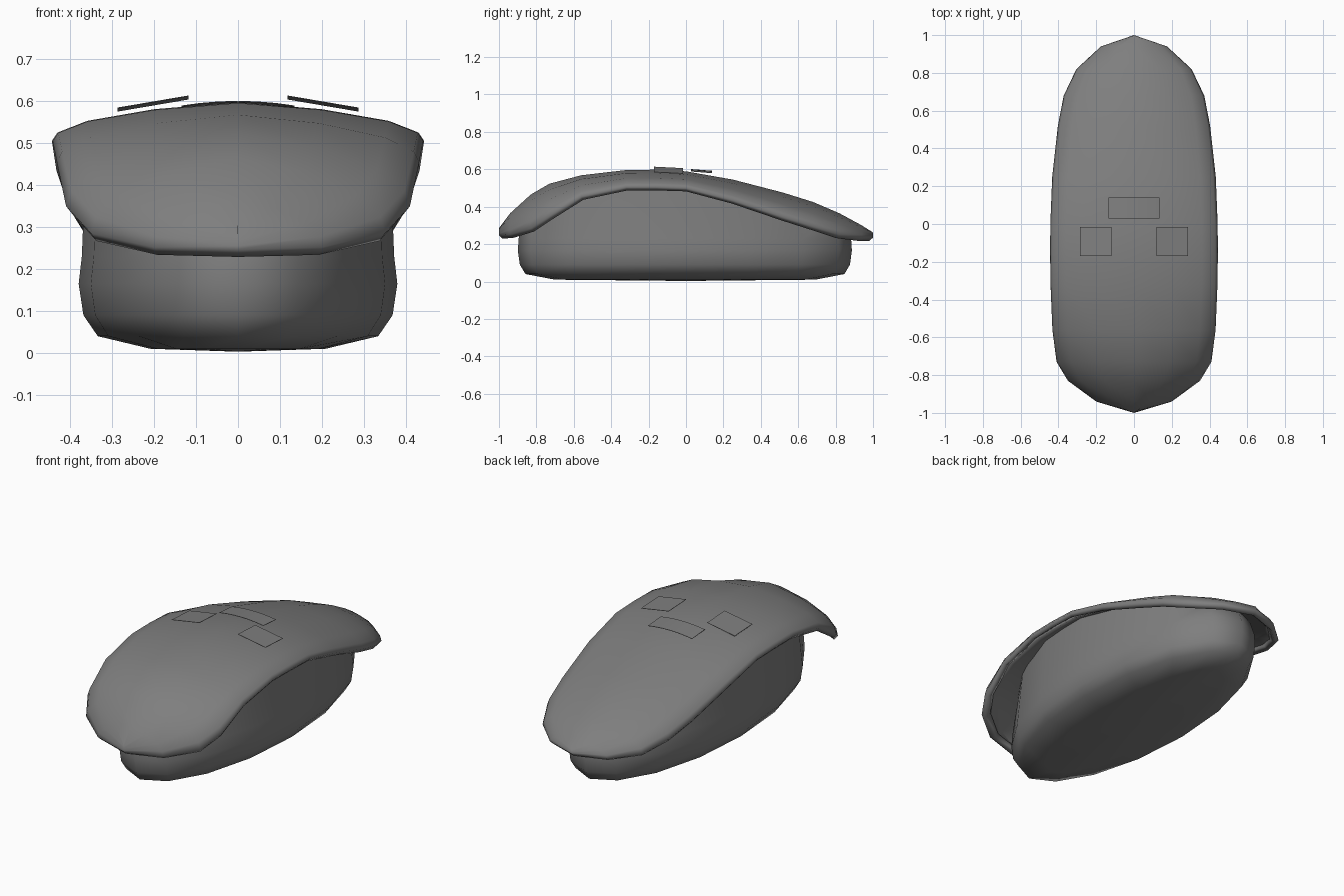
import bpy, bmesh
from math import radians, cos, sin, tau

if "Cube" in bpy.data.objects:
    bpy.data.objects.remove(bpy.data.objects["Cube"])

grey = bpy.data.materials.new("mid_grey")
grey.use_nodes = True
grey.diffuse_color = (0.21, 0.21, 0.21, 1)
grey.node_tree.nodes["Principled BSDF"].inputs["Base Color"].default_value = grey.diffuse_color

# Shell stations along the length: y, half width, ridge height, rim height
STATIONS = [
    (-1.0, 0, .285, .247), (-.94, .2, .365, .252), (-.83, .35, .465, .285),
    (-.73, .41, .523, .35), (-.56, .432, .568, .455), (-.32, .442, .596, .505),
    (-.16, .444, .598, .505), (0, .443, .589, .5), (.25, .433, .545, .435),
    (.52, .403, .475, .345), (.68, .372, .425, .295), (.82, .305, .365, .25),
    (.94, .175, .3, .235), (1.0, 0, .262, .235)]
# Cross-section of the shell: fraction of half width, fraction of rise
ARCH = [(1, 0), (.97, .22), (.81, .52), (.45, .82), (0, 1)]


def lerp_table(table, v):
    """Interpolate the rows of a table at v."""
    for a, b in zip(table, table[1:]):
        if a[0] <= v <= b[0]:
            t = (v - a[0]) / (b[0] - a[0])
            return [p + (q - p) * t for p, q in zip(a, b)]
    return table[-1]


def shell_height(x, y):
    _, width, ridge, rim = lerp_table(STATIONS, y)
    rise = lerp_table(ARCH[::-1], min(abs(x) / max(width, .001), 1))[1]
    return rim + (ridge - rim) * rise


def finish(bm, name, angle):
    bmesh.ops.remove_doubles(bm, verts=bm.verts, dist=.0005)
    bmesh.ops.recalc_face_normals(bm, faces=bm.faces)
    mesh = bpy.data.meshes.new(name)
    bm.to_mesh(mesh)
    bm.free()
    mesh.materials.append(grey)
    obj = bpy.data.objects.new(name, mesh)
    bpy.context.collection.objects.link(obj)
    bpy.ops.object.select_all(action='DESELECT')
    obj.select_set(True)
    bpy.context.view_layer.objects.active = obj
    bpy.ops.object.shade_smooth_by_angle(angle=radians(angle))
    return obj


def bridge(bm, rows, closed=False):
    for a, b in zip(rows, rows[1:]):
        for i in range(len(a) - (not closed)):
            j = (i + 1) % len(a)
            bm.faces.new((a[i], a[j], b[j], b[i]))


# Domed top shell with a tucked-in lip
bm = bmesh.new()
rows = []
for y, width, ridge, rim in STATIONS:
    half = [(width * .965, y * .98, rim - .018)]
    half += [(width * u, y, rim + (ridge - rim) * h) for u, h in ARCH]
    section = half + [(-x, yy, z) for x, yy, z in half[-2::-1]]
    rows.append([bm.verts.new(p) for p in section])
bridge(bm, rows)
shell = finish(bm, "top_shell", 75)
# Make sure the outside faces up before thickening inward
if sum(p.normal.z for p in shell.data.polygons) < 0:
    shell.data.flip_normals()
thick = shell.modifiers.new("thickness", 'SOLIDIFY')
thick.thickness = .04
thick.offset = -1

# Rounded base body with an oval outline, narrower than the shell
SIDES = 16
outline = [(.38 * cos(tau * i / SIDES), .893 * sin(tau * i / SIDES) - .006)
           for i in range(SIDES)]
bm = bmesh.new()
rows = []
for z, sx, sy in [(.01, .55, .78), (.04, .88, .955), (.09, .97, .988),
                  (.165, 1, 1), (.23, .98, .995)]:
    rows.append([bm.verts.new((x * sx, y * sy, z)) for x, y in outline])
for scale in (.95, .6):
    rows.append([bm.verts.new((x * scale, y * scale, shell_height(x * scale, y * scale) - .03))
                 for x, y in outline])
bridge(bm, rows, closed=True)
for ring, z in ((rows[0], .003), (rows[-1], .555)):
    centre = bm.verts.new((0, 0, z))
    for i, v in enumerate(ring):
        bm.faces.new((v, ring[(i + 1) % len(ring)], centre))
finish(bm, "base_body", 60)


def plate(name, x0, x1, y0, y1, height, steps):
    """Thin raised plate following a height rule."""
    bm = bmesh.new()
    rows = []
    for i in range(steps + 1):
        x = x0 + (x1 - x0) * i / steps
        loop = [(y0, 0), (y1, 0), (y1, -.002), (y0, -.002)]
        rows.append([bm.verts.new((x, y, height(x, y) + dz)) for y, dz in loop])
    bridge(bm, rows, closed=True)
    bm.faces.new(rows[0])
    bm.faces.new(rows[-1])
    finish(bm, name, 30)


# Button plates on top
for side, sign in (("left", 1), ("right", -1)):
    plate(side + "_button_plate", sign * .118, sign * .287, -.17, -.017,
          lambda x, y: .614 - (abs(x) - .118) * .17 - (y + .17) * .05, 1)
plate("centre_button_plate", -.135, .135, .028, .14,
      lambda x, y: .601 - x * x * .6 - (y - .028) * .08, 6)
